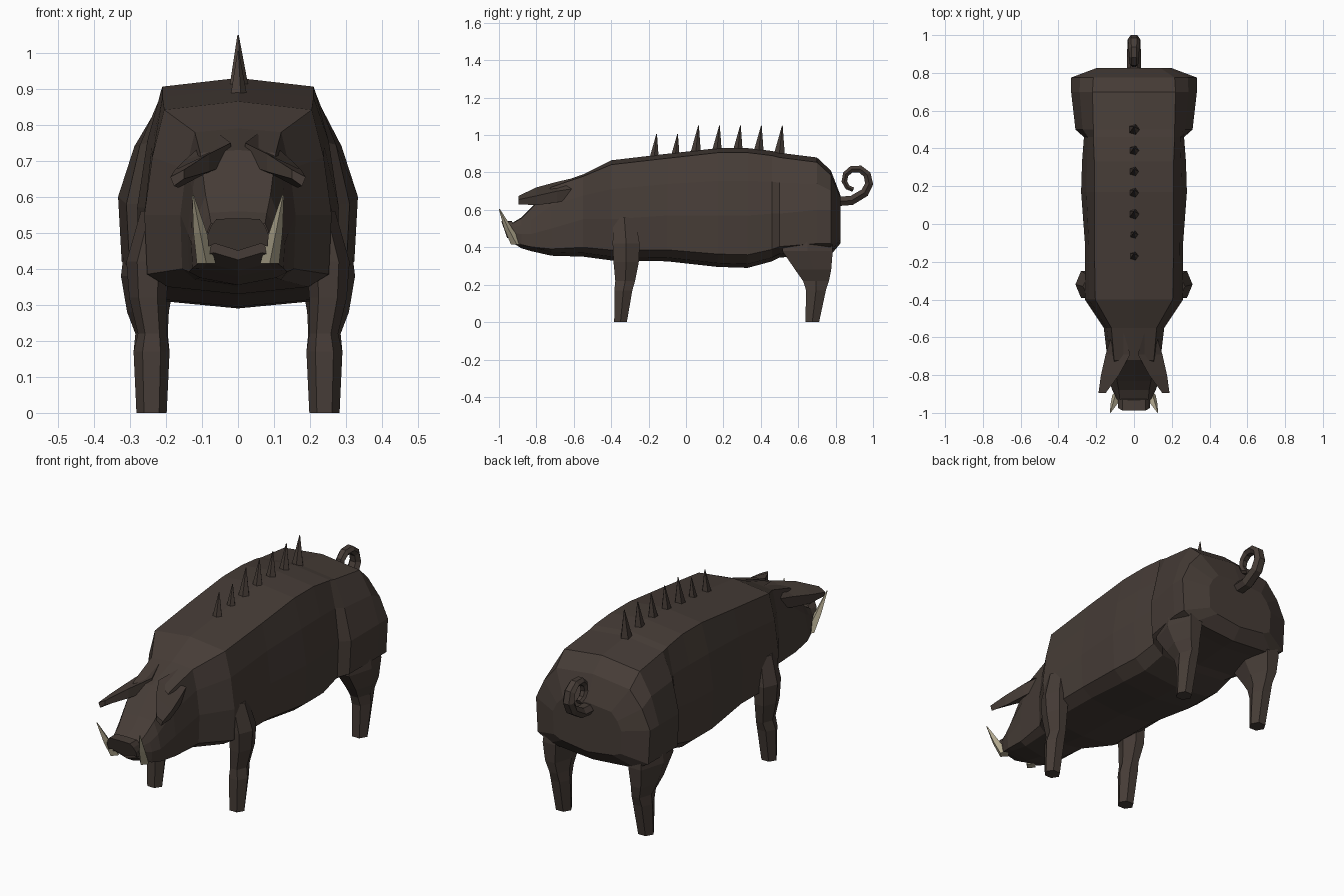
import bpy, bmesh
from math import sin, cos, pi, radians
from mathutils import Vector

default = bpy.data.objects.get("Cube")
if default:
    bpy.data.objects.remove(default, do_unlink=True)


def material(name, color):
    mat = bpy.data.materials.new(name)
    mat.use_nodes = True
    mat.diffuse_color = color
    shader = next(n for n in mat.node_tree.nodes if n.type == "BSDF_PRINCIPLED")
    shader.inputs["Base Color"].default_value = color
    shader.inputs["Roughness"].default_value = 0.9
    return mat


hide = material("brown_hide", (0.062, 0.046, 0.038, 1))
ivory = material("ivory", (0.45, 0.4, 0.28, 1))


def loft(name, rings, mat):
    """Skin a list of equal-length point rings and cap both ends."""
    bm = bmesh.new()
    loops = [[bm.verts.new(p) for p in ring] for ring in rings]
    n = len(loops[0])
    for a, b in zip(loops, loops[1:]):
        for i in range(n):
            j = (i + 1) % n
            bm.faces.new((a[i], a[j], b[j], b[i]))
    bm.faces.new(loops[0])
    bm.faces.new(loops[-1])
    bmesh.ops.recalc_face_normals(bm, faces=bm.faces[:])
    mesh = bpy.data.meshes.new(name)
    bm.to_mesh(mesh)
    bm.free()
    mesh.materials.append(mat)
    obj = bpy.data.objects.new(name, mesh)
    bpy.context.collection.objects.link(obj)
    return obj


def flat_ring(x, y, z, rx, ry, n=6):
    """Horizontal ring of n points."""
    return [Vector((x + rx * cos(2 * pi * i / n), y + ry * sin(2 * pi * i / n), z))
            for i in range(n)]


def section(y, top, bottom, back_w, flank_w, flank_z, tilt=0):
    """Mirrored ten-sided trunk section: back, shoulder, flank, belly."""
    shoulder_z = top - 0.15 * (back_w - 0.05)
    half = [(back_w, shoulder_z),
            (back_w + 0.6 * (flank_w - back_w), shoulder_z + 0.45 * (flank_z - shoulder_z)),
            (flank_w, flank_z),
            (0.97 * flank_w, flank_z + 0.75 * (bottom - flank_z)),
            (0.75 * flank_w, bottom + 0.02)]
    outline = [(0, top)] + half + [(0, bottom)] + [(-x, z) for x, z in reversed(half)]
    return [Vector((x, y - tilt * (z - flank_z), z)) for x, z in outline]


# Trunk and head: y, top, bottom, back width, flank width, flank height
trunk = [
    (-.93, .53, .425, .075, .09, .48),
    (-.88, .56, .395, .08, .115, .47),
    (-.83, .61, .38, .09, .13, .47),
    (-.72, .73, .355, .105, .14, .5),
    (-.55, .79, .35, .12, .16, .55),
    (-.4, .865, .33, .205, .26, .55),
    (-.1, .9, .325, .21, .26, .57),
    (.17, .93, .295, .21, .28, .57),
    (.33, .93, .29, .21, .275, .57),
    (.46, .915, .325, .215, .265, .58),
    (.5, .905, .345, .215, .31, .58),
    (.7, .88, .36, .22, .333, .6),
    (.775, .81, .36, .215, .333, .6),
    (.825, .68, .42, .14, .2, .58),
]
loft("body", [section(*row) for row in trunk], hide)

# Tilted nose pad
loft("snout", [section(y, .54, .45, .06, .085, .495, .35) for y in (-.915, -.972)], hide)

# Legs: height, y, x, half width, half depth
legs = {
    "front_leg": [(0, -.35, .24, .042, .035), (.17, -.335, .24, .05, .05),
                  (.22, -.325, .238, .04, .055), (.32, -.32, .25, .052, .07),
                  (.42, -.32, .25, .06, .075), (.56, -.33, .22, .05, .06)],
    "hind_leg": [(0, .675, .24, .042, .038), (.17, .695, .24, .05, .055),
                 (.22, .695, .24, .045, .072), (.28, .68, .25, .058, .1),
                 (.38, .65, .25, .075, .14), (.5, .65, .24, .07, .13)],
}
# Ears: y, inner x, inner z, outer x, outer z, thickness
ear = [(-.56, .06, .78, .11, .72, .05), (-.69, .02, .75, .15, .7, .06),
       (-.8, .08, .72, .175, .675, .05), (-.895, .15, .675, .188, .655, .025)]
# Tusks: x, y, z, radius
tusk = [(.088, -.905, .415, .031), (.105, -.95, .5, .022), (.125, -.998, .605, .003)]

for side, label in ((1, "left"), (-1, "right")):
    for part, rows in legs.items():
        rings = [flat_ring(side * x, y, z, rx, ry / 0.9) for z, y, x, rx, ry in rows]
        loft(f"{label}_{part}", rings, hide)
    rings = [[Vector((side * x, y, z)) for x, z in
              ((xi, zi), (xo, zo), (xo - 0.01, zo - t), (xi, zi - t))]
             for y, xi, zi, xo, zo, t in ear]
    loft(f"{label}_ear", rings, hide)
    loft(f"{label}_tusk", [flat_ring(side * x, y, z, r * 0.85, r, 4)
                           for x, y, z, r in tusk], ivory)

# Row of spines along the back
for i in range(7):
    y = -0.175 + 0.112 * i
    tip = 1.005 if i < 2 else 1.05
    loft(f"back_spine_{i + 1}", [flat_ring(0, y, tip - 0.17, 0.034, 0.034, 5),
                                 flat_ring(0, y + 0.018, tip, 0.002, 0.002, 5)], hide)

# Curled tail: short stem, then an inward spiral
path = [Vector((0, 0.79, 0.645)), Vector((0, 0.885, 0.65))]
turns = 9
for i in range(turns):
    t = i / (turns - 1)
    angle = radians(-50 + 310 * t)
    r = 0.082 - 0.034 * t
    path.append(Vector((0, 0.903 + r * cos(angle), 0.755 + r * sin(angle))))
rings = []
for i, p in enumerate(path):
    tangent = (path[min(i + 1, len(path) - 1)] - path[max(i - 1, 0)]).normalized()
    across = Vector((1, 0, 0))
    normal = tangent.cross(across)
    size = 0.03 - 0.016 * i / (len(path) - 1)
    rings.append([p + across * (1.3 * size * cos(pi * k / 3)) + normal * (size * sin(pi * k / 3))
                  for k in range(6)])
loft("tail", rings, hide)
